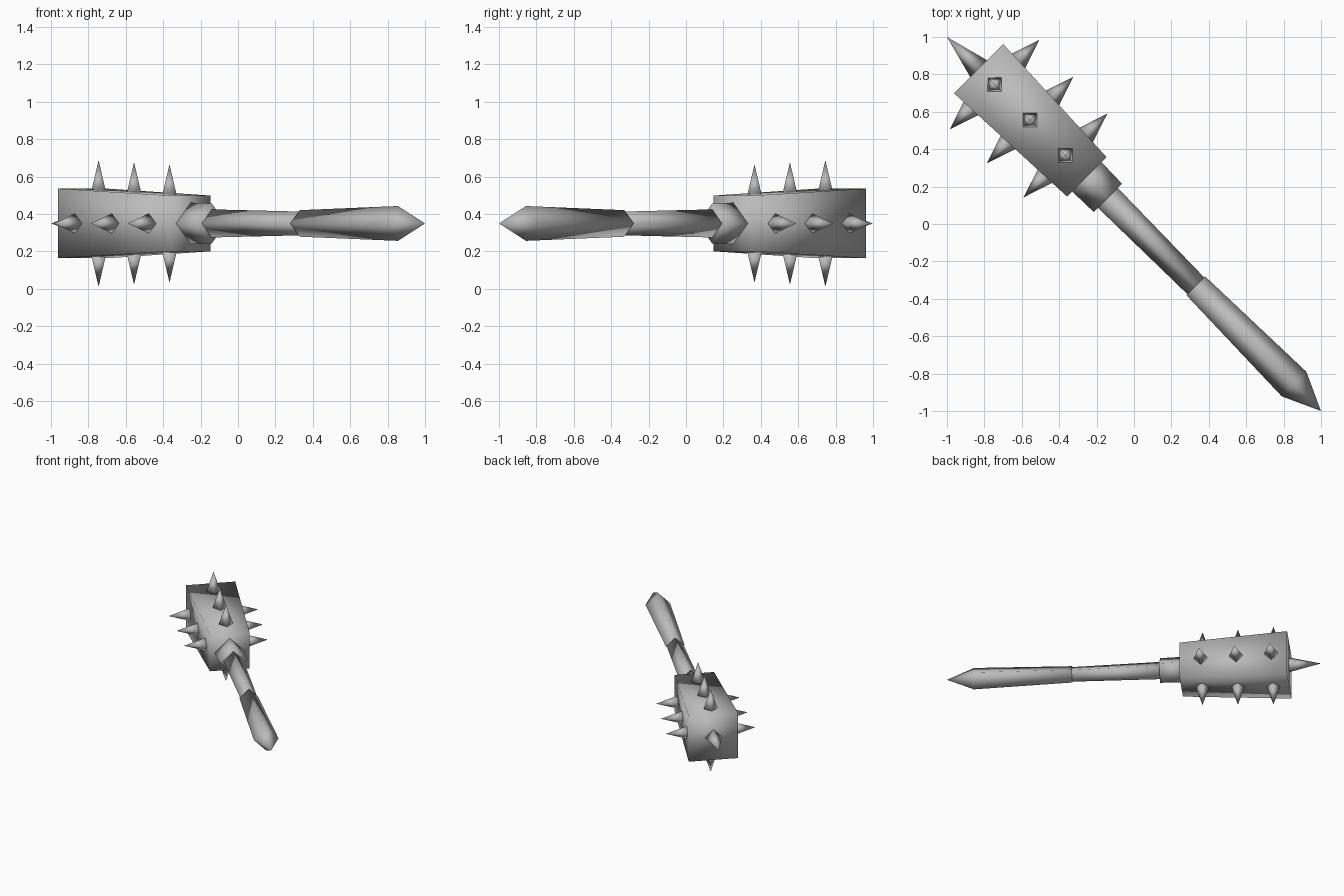
import bpy
import bmesh
from math import sqrt, cos, sin, pi
from mathutils import Vector

cube = bpy.data.objects.get("Cube")
if cube:
    bpy.data.objects.remove(cube, do_unlink=True)

iron = bpy.data.materials.new("grey_iron")
iron.use_nodes = True
GREY = (0.5, 0.5, 0.5, 1)
iron.diffuse_color = GREY
iron.node_tree.nodes["Principled BSDF"].inputs["Base Color"].default_value = GREY

# The weapon lies flat, running diagonally from pommel to head
CENTRE = Vector((0, 0, 0.35))
AXIS = Vector((-1, 1, 0)).normalized()
SIDE = Vector((1, 1, 0)).normalized()
UP = Vector((0, 0, 1))


def loft(name, start, along, across, profile, turn=0.0):
    """Four-sided tapering solid; profile holds (distance, radius), radius 0 is a point."""
    third = along.cross(across)
    bm = bmesh.new()
    rings = []
    for dist, radius in profile:
        middle = start + along * dist
        if radius == 0:
            rings.append([bm.verts.new(middle)] * 4)
            continue
        angles = [turn + i * pi / 2 for i in range(4)]
        rings.append([bm.verts.new(middle + (across * cos(a) + third * sin(a)) * radius)
                      for a in angles])
    for low, high in zip(rings, rings[1:]):
        for i in range(4):
            j = (i + 1) % 4
            corners = [low[i], low[j], high[j], high[i]]
            bm.faces.new(list(dict.fromkeys(corners)))
    for ring in (rings[0], rings[-1]):
        if len(set(ring)) == 4:
            bm.faces.new(ring)
    bmesh.ops.recalc_face_normals(bm, faces=bm.faces)
    mesh = bpy.data.meshes.new(name)
    bm.to_mesh(mesh)
    bm.free()
    mesh.materials.append(iron)
    mesh.shade_smooth()
    obj = bpy.data.objects.new(name, mesh)
    bpy.context.collection.objects.link(obj)
    return obj


# Handle parts, diamond in section
loft("grip", CENTRE, AXIS, SIDE, [(-1.414, 0), (-1.21, 0.093), (-0.467, 0.071)])
loft("shaft", CENTRE, AXIS, SIDE, [(-0.5, 0.063), (0.25, 0.076)])
loft("collar", CENTRE, AXIS, SIDE, [(0.198, 0.107), (0.4, 0.112)])

# Square head, widening toward the far end
loft("head", CENTRE, AXIS, SIDE,
     [(0.357, 0.149 * sqrt(2)), (1.174, 0.186 * sqrt(2))], turn=pi / 4)

# Three rows of spikes on each of the four head faces
directions = {"left": -SIDE, "right": SIDE, "top": UP, "bottom": -UP}
for label, out in directions.items():
    for n in range(3):
        place = 0.518 + 0.268 * n
        tip = 0.316 + 0.011 * n
        loft(f"{label}_spike_{n + 1}", CENTRE + AXIS * place, out, AXIS,
             [(tip - 0.175, 0.058), (tip, 0)])

# Spike on the end of the head
loft("end_spike", CENTRE, AXIS, SIDE, [(1.15, 0.07), (1.414, 0)])
